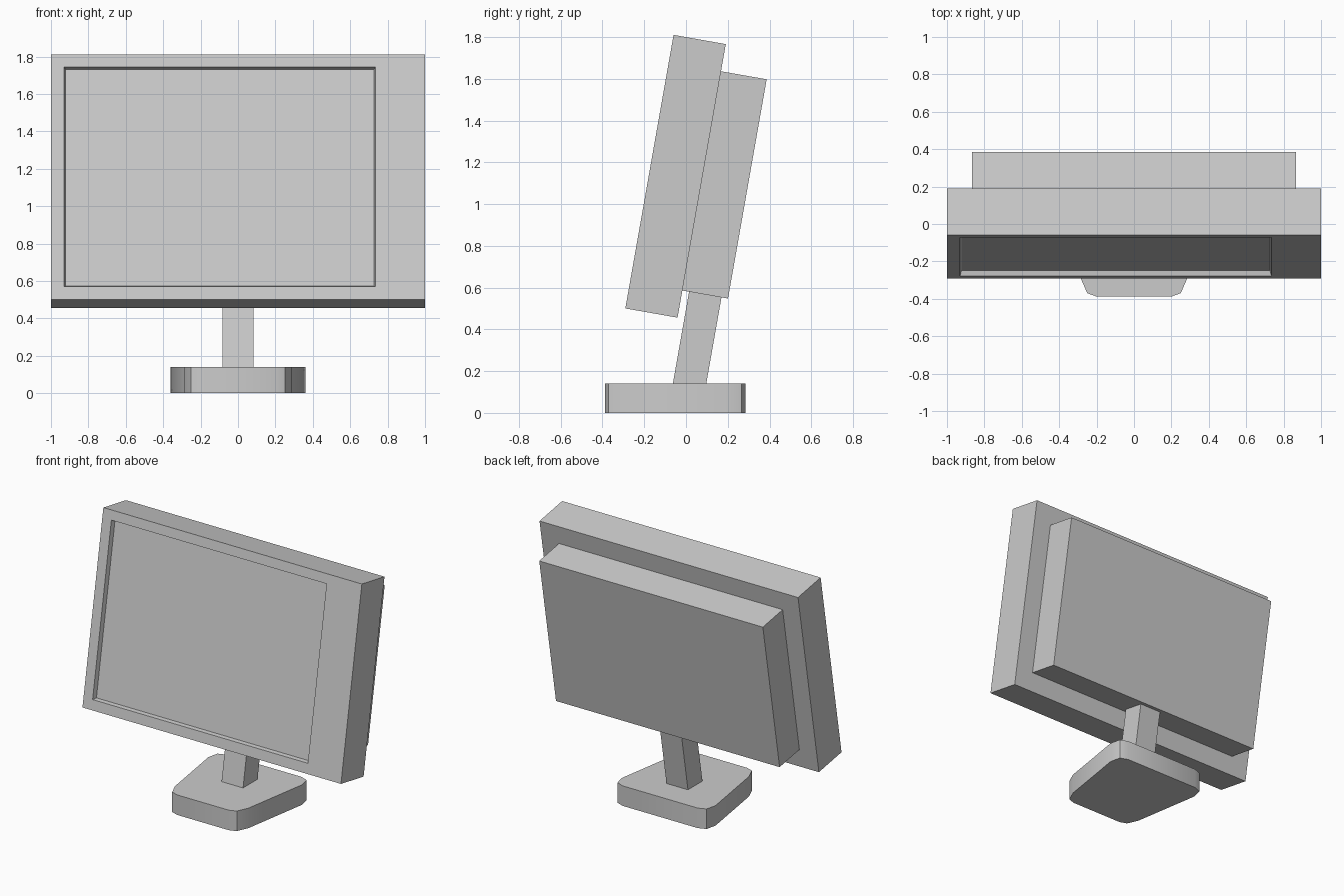
import bpy, bmesh, math
from mathutils import Matrix

cube = bpy.data.objects.get("Cube")
if cube:
    bpy.data.objects.remove(cube)

# One plain grey plastic for every part
grey = bpy.data.materials.new("light_grey")
grey.use_nodes = True
color = (0.6, 0.6, 0.6, 1)
grey.diffuse_color = color
grey.node_tree.nodes["Principled BSDF"].inputs["Base Color"].default_value = color

# Frame of the leaning screen, centred on the panel
LEAN = Matrix.Translation((0, -0.05, 1.133)) @ Matrix.Rotation(math.radians(-10), 4, 'X')


def loft(name, rings, matrix=Matrix()):
    """Skin equal-length rings of points in order and cap both ends."""
    bm = bmesh.new()
    loops = [[bm.verts.new(p) for p in ring] for ring in rings]
    n = len(loops[0])
    for a, b in zip(loops, loops[1:]):
        for i in range(n):
            j = (i + 1) % n
            bm.faces.new((a[i], a[j], b[j], b[i]))
    bm.faces.new(loops[0])
    bm.faces.new(loops[-1])
    bmesh.ops.recalc_face_normals(bm, faces=bm.faces)
    mesh = bpy.data.meshes.new(name)
    bm.to_mesh(mesh)
    bm.free()
    mesh.transform(matrix)
    mesh.materials.append(grey)
    obj = bpy.data.objects.new(name, mesh)
    bpy.context.collection.objects.link(obj)
    return obj


def rect(x0, x1, z0, z1, y):
    return [(x0, y, z0), (x1, y, z0), (x1, y, z1), (x0, y, z1)]


# Panel with an off-centre screen recess whose walls taper inward
front, back, taper = -0.127, 0.127, 0.008
sx0, sx1, sz0, sz1 = -0.93, 0.735, -0.595, 0.599
loft("screen_panel", [
    rect(-1, 1, -0.665, 0.665, back),
    rect(-1, 1, -0.665, 0.665, front),
    rect(sx0, sx1, sz0, sz1, front),
    rect(sx0 + taper, sx1 - taper, sz0 + taper, sz1 - taper, front + 0.03),
], LEAN)

# Rear housing
housing_bottom = -0.533
loft("rear_housing", [rect(-0.865, 0.865, housing_bottom, 0.533, y)
                      for y in (back, back + 0.222)], LEAN)

# Stem leaning with the screen, cut level inside the base
slope = math.tan(math.radians(10))
loft("stem", [[(x, y + (z - 0.14) * slope, z)
               for x, y in ((-0.083, -0.063), (0.083, -0.063), (0.083, 0.097), (-0.083, 0.097))]
              for z in (0.1, 0.62)])

# Base: a slab narrowing to the front, with clipped corners
half = [(0.2, -0.388), (0.25, -0.37), (0.285, -0.29),
        (0.362, 0.19), (0.345, 0.265), (0.29, 0.286)]
outline = half + [(-x, y) for x, y in reversed(half)]
base = loft("base", [[(x, y, z) for x, y in outline] for z in (0, 0.14)])
bpy.ops.object.select_all(action='DESELECT')
base.select_set(True)
bpy.context.view_layer.objects.active = base
bpy.ops.object.shade_smooth_by_angle(angle=math.radians(30))
